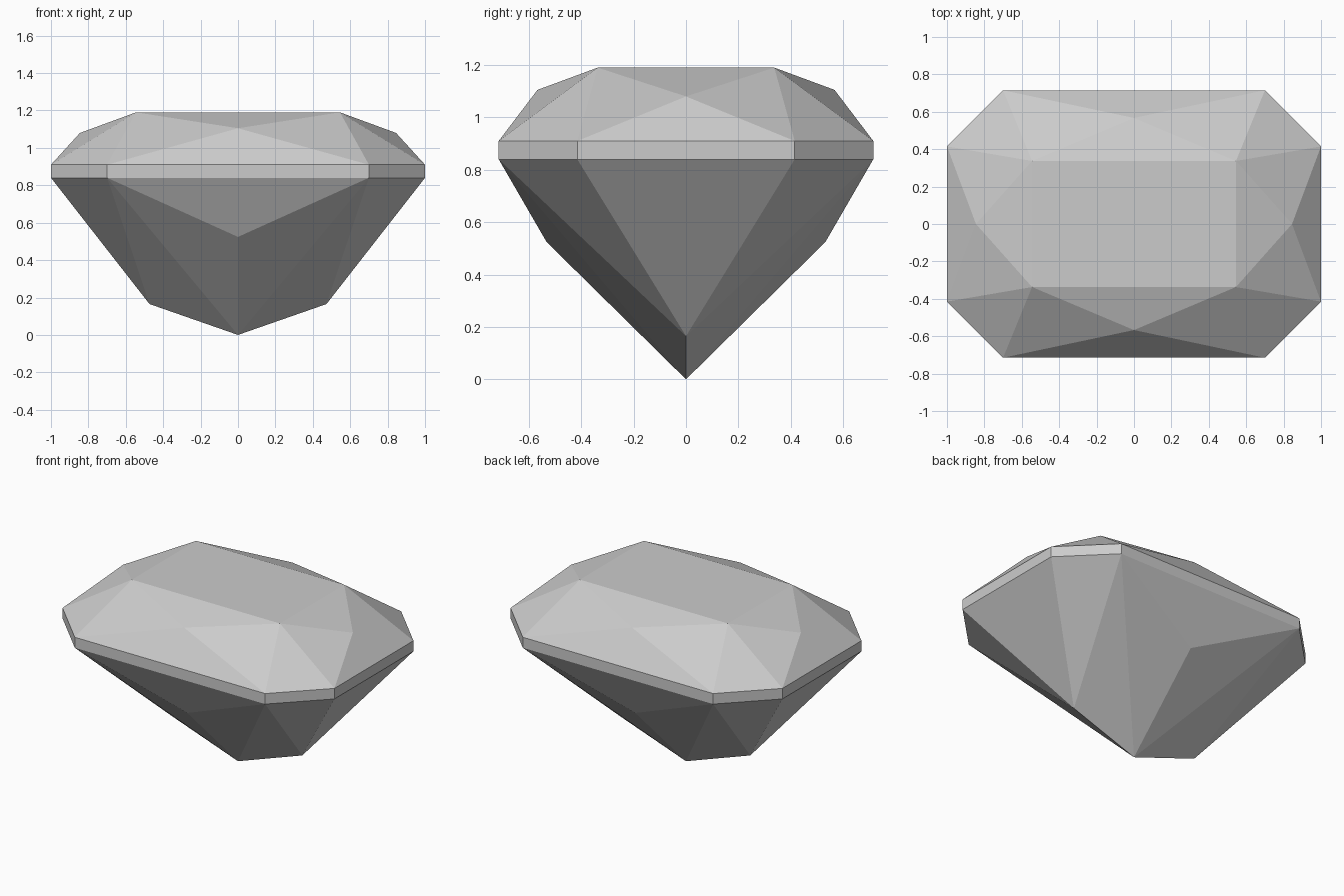
import bpy
import bmesh
import math
from mathutils import Vector

cube = bpy.data.objects.get("Cube")
if cube:
    bpy.data.objects.remove(cube, do_unlink=True)

# Single stone colour
stone = bpy.data.materials.new("pale_grey_stone")
stone.use_nodes = True
GREY = (0.6, 0.6, 0.6, 1)
stone.diffuse_color = GREY
stone.node_tree.nodes["Principled BSDF"].inputs["Base Color"].default_value = GREY

# Key heights and outline points of one quarter of the cut stone
TOP, UPPER, LOWER = 1.19, 0.91, 0.84
SIDE, CORNER_A, CORNER_B, BACK = (1, 0), (1, 0.415), (0.7, 0.715), (0, 0.715)
OUTLINE = [SIDE, CORNER_A, CORNER_B, BACK]
CORE = Vector((0, 0, UPPER))


def at(point, z):
    return (*point, z)


def make_part(name, facets):
    """Mirror quarter facets into all four quadrants and merge flat neighbours."""
    bm = bmesh.new()
    for sx in (1, -1):
        for sy in (1, -1):
            for facet in facets:
                face = bm.faces.new([bm.verts.new((x * sx, y * sy, z)) for x, y, z in facet])
                face.normal_update()
                if face.normal.dot(face.calc_center_median() - CORE) < 0:
                    face.normal_flip()
    bmesh.ops.remove_doubles(bm, verts=bm.verts[:], dist=0.0001)
    bmesh.ops.dissolve_limit(bm, angle_limit=math.radians(0.1),
                             verts=bm.verts[:], edges=bm.edges[:])
    mesh = bpy.data.meshes.new(name)
    bm.to_mesh(mesh)
    bm.free()
    mesh.materials.append(stone)
    obj = bpy.data.objects.new(name, mesh)
    bpy.context.collection.objects.link(obj)
    return obj


# Crown: flat table, star facets, kites and corner facets
table = (0.545, 0.337, TOP)
table_x, table_y = (table[0], 0, TOP), (0, table[1], TOP)
crown_x, crown_y = (0.845, 0, 1.08), (0, 0.567, 1.105)
rim_x, rim_a, rim_b, rim_y = [at(p, UPPER) for p in OUTLINE]
make_part("crown", [
    [(0, 0, TOP), table_x, table, table_y],
    [table_x, crown_x, table],
    [table_y, table, crown_y],
    [crown_x, rim_a, table],
    [crown_y, table, rim_b],
    [crown_x, rim_x, rim_a],
    [crown_y, rim_b, rim_y],
    [table, rim_a, rim_b],
])

# Girdle: narrow upright band around the outline
make_part("girdle", [
    [at(p, LOWER), at(q, LOWER), at(q, UPPER), at(p, UPPER)]
    for p, q in zip(OUTLINE, OUTLINE[1:])
])

# Pavilion: facets running down to the bottom point
keel_x, keel_y, culet = (0.473, 0, 0.165), (0, 0.532, 0.524), (0, 0, 0)
base_x, base_a, base_b, base_y = [at(p, LOWER) for p in OUTLINE]
make_part("pavilion", [
    [base_x, base_a, keel_x],
    [base_a, base_b, keel_x],
    [base_b, culet, keel_x],
    [base_b, keel_y, culet],
    [base_b, base_y, keel_y],
])
